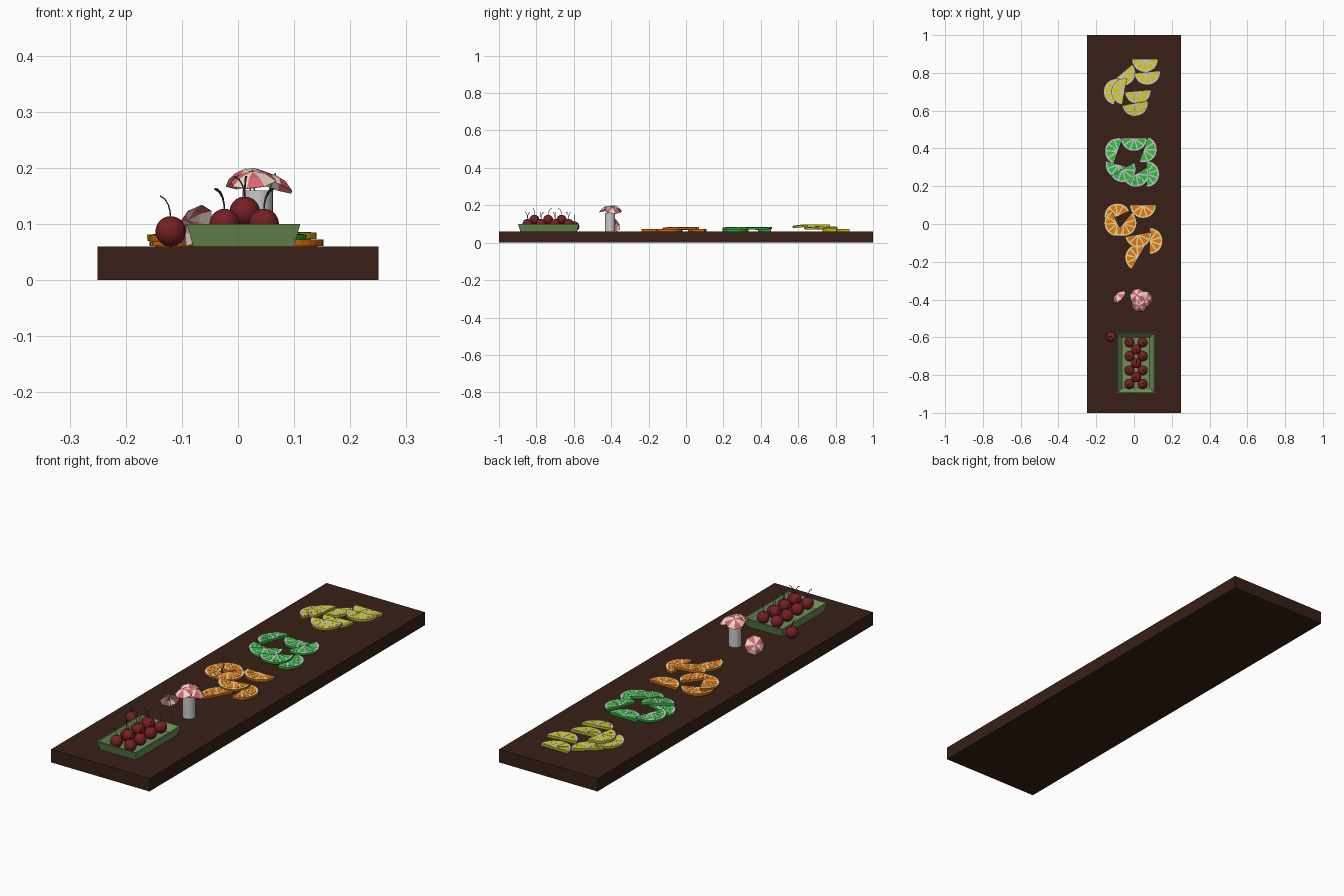
import bpy, bmesh, math, random
from mathutils import Vector, Matrix

if "Cube" in bpy.data.objects:
    bpy.data.objects.remove(bpy.data.objects["Cube"])

random.seed(4)


def mat(name, r, g, b):
    m = bpy.data.materials.new(name)
    m.diffuse_color = (r, g, b, 1)
    m.use_nodes = True
    m.node_tree.nodes["Principled BSDF"].inputs["Base Color"].default_value = m.diffuse_color
    return m


WOOD = mat("dark_wood", 0.04, 0.014, 0.008)
TRAY = mat("tray_green", 0.15, 0.28, 0.09)
RED = mat("cherry_red", 0.18, 0.014, 0.018)
STEM = mat("stem_green", 0.04, 0.07, 0.025)
PINK = mat("paper_pink", 0.70, 0.13, 0.16)
CREAM = mat("paper_cream", 0.85, 0.70, 0.58)
STICK = mat("stick_wood", 0.35, 0.24, 0.13)
PITH = mat("pith_grey", 0.55, 0.55, 0.55)
PITH_O = mat("pith_cream", 0.80, 0.72, 0.32)
TOP = 0.06  # board surface height


def finish(bm, name, mats, matrix=None, smooth=False):
    bmesh.ops.recalc_face_normals(bm, faces=bm.faces)
    me = bpy.data.meshes.new(name)
    bm.to_mesh(me)
    bm.free()
    for m in mats:
        me.materials.append(m)
    ob = bpy.data.objects.new(name, me)
    bpy.context.collection.objects.link(ob)
    if matrix:
        ob.matrix_world = matrix
    if smooth:
        me.shade_smooth()
    return ob


def prism(bm, pts, z0, z1, side=0, cap=0):
    """Extruded outline with separate side and cap materials."""
    lo = [bm.verts.new((x, y, z0)) for x, y in pts]
    hi = [bm.verts.new((x, y, z1)) for x, y in pts]
    for f in (lo[::-1], hi):
        bm.faces.new(f).material_index = cap
    for i in range(len(pts)):
        j = (i + 1) % len(pts)
        bm.faces.new((lo[i], lo[j], hi[j], hi[i])).material_index = side


def wire(name, pts, radius, material, matrix):
    cu = bpy.data.curves.new(name, 'CURVE')
    cu.dimensions = '3D'
    cu.bevel_depth, cu.bevel_resolution, cu.use_fill_caps = radius, 1, True
    sp = cu.splines.new('POLY')
    sp.points.add(len(pts) - 1)
    for p, c in zip(sp.points, pts):
        p.co = (*c, 1)
    cu.materials.append(material)
    ob = bpy.data.objects.new(name, cu)
    bpy.context.collection.objects.link(ob)
    ob.matrix_world = matrix


# Serving board
bm = bmesh.new()
prism(bm, [(-.25, -1), (.25, -1), (.25, 1), (-.25, 1)], 0, TOP)
finish(bm, "board", [WOOD])

# Tray with flared walls: outer base, outer rim, inner rim, floor
bm = bmesh.new()
rings = []
for hx, hy, z in ((.09, .151, TOP), (.101, .163, .10), (.095, .157, .10), (.073, .133, .072)):
    rings.append([bm.verts.new((.01 + sx * hx, -.735 + sy * hy, z))
                  for sx, sy in ((-1, -1), (1, -1), (1, 1), (-1, 1))])
for a, b in zip(rings, rings[1:]):
    for i in range(4):
        j = (i + 1) % 4
        bm.faces.new((a[i], a[j], b[j], b[i]))
bm.faces.new(rings[0][::-1])
bm.faces.new(rings[-1])
finish(bm, "tray", [TRAY])


# Cherries with a dimple and a bent stem
def cherry(x, y, z, turn):
    bm = bmesh.new()
    bmesh.ops.create_uvsphere(bm, u_segments=20, v_segments=14, radius=.027)
    for v in bm.verts:
        if v.co.z > .0268:
            v.co.z -= .003
    m = Matrix.Translation((x, y, z)) @ Matrix.Rotation(turn, 4, 'Z')
    finish(bm, "cherry", [RED], m, True)
    pts = [(0, 0, .022), (.001, 0, .035), (.004, 0, .047), (.010, 0, .057), (.019, 0, .063)]
    wire("cherry_stem", pts, .0013, STEM, m)


for y in (-.627, -.70, -.775, -.847):
    cherry(-.024, y, .10, math.pi + random.uniform(-.9, .9))
    cherry(.046, y, .10, random.uniform(-.9, .9))
for y in (-.665, -.737, -.811):
    cherry(.012, y, .122, random.uniform(0, 6.28))
cherry(-.12, -.597, .087, math.pi)

# Holder cup: open-topped cylinder
bm = bmesh.new()
N = 24
loops = [[bm.verts.new((r * math.cos(i * math.tau / N), r * math.sin(i * math.tau / N), z))
          for i in range(N)] for r, z in ((.027, 0), (.027, .10), (.025, .10), (.025, .004))]
for a, b in zip(loops, loops[1:]):
    for i in range(N):
        j = (i + 1) % N
        bm.faces.new((a[i], a[j], b[j], b[i]))
bm.faces.new(loops[0])
bm.faces.new(loops[-1])
cup = finish(bm, "umbrella_cup", [], Matrix.Translation((.035, -.406, TOP)), True)
cup.data.set_sharp_from_angle(angle=math.radians(35))


# Paper umbrellas: eight panels, alternating colours, thin stick
def umbrella(apex, foot):
    apex, foot = Vector(apex), Vector(foot)
    d = apex - foot
    m = Matrix.Translation(apex) @ d.to_track_quat('Z', 'Y').to_matrix().to_4x4()
    bm = bmesh.new()
    tip = bm.verts.new((0, 0, 0))
    rows = [[bm.verts.new((r * math.cos(i * math.pi / 4), r * math.sin(i * math.pi / 4), z))
             for i in range(8)] for r, z in ((.024, -.006), (.042, -.019))]
    for i in range(8):
        j = (i + 1) % 8
        bm.faces.new((tip, rows[0][i], rows[0][j])).material_index = i % 2
        bm.faces.new((rows[0][i], rows[1][i], rows[1][j], rows[0][j])).material_index = i % 2
    ob = finish(bm, "umbrella_canopy", [PINK, CREAM], m)
    s = ob.modifiers.new("paper", 'SOLIDIFY')
    s.thickness = .0008
    wire("umbrella_stick", [(0, 0, -d.length), (0, 0, .003)], .0014, STICK, m)


umbrella((.014, -.375, .196), (.042, -.418, .075))
umbrella((.066, -.392, .188), (.024, -.410, .075))
umbrella((.026, -.432, .194), (.038, -.395, .075))
umbrella((-.090, -.373, .106), (-.030, -.433, .0615))


# Citrus half slices: rind wall, pale pith, raised flesh wedges
def citrus(x, y, ang, layer, tilt, name, mats):
    R, h = .07, .0055
    bm = bmesh.new()
    arc = [(R * math.cos(a), R * math.sin(a))
           for a in (-math.pi / 2 + i * math.pi / 14 for i in range(15))]
    prism(bm, arc, -h, h, 0, 1)
    for k in range(5):
        a0 = -math.pi / 2 + k * math.pi / 5
        mid = a0 + math.pi / 10
        wedge = [(.012 * math.cos(mid), .012 * math.sin(mid))]
        for t in (.10, .37, .63, .90):
            a = a0 + t * math.pi / 5
            wedge.append((.060 * math.cos(a), .060 * math.sin(a)))
        prism(bm, wedge, -h - .0008, h + .0008, 2, 2)
    m = (Matrix.Translation((x, y, TOP + h + .001 + layer * .0125))
         @ Matrix.Rotation(math.radians(ang), 4, 'Z')
         @ Matrix.Rotation(math.radians(tilt), 4, 'Y'))
    finish(bm, name, mats, m)


# x, y of the cut edge's middle, bulge direction, layer, tilt
GROUPS = {
    "lemon_slice": ((.70, .64, .01), PITH, [
        (.058, .873, -90, 0, 0), (.070, .805, -85, 1, 0), (-.062, .80, -50, 0, 0),
        (-.092, .70, 170, 1, 3), (-.050, .70, 170, 2, 2), (.02, .705, -85, 1, 3),
        (.005, .64, -80, 2, 6)]),
    "lime_slice": ((.03, .55, .05), PITH, [
        (0, .455, -90, 0, 0), (-.085, .385, 160, 1, 4), (.052, .395, -20, 1, 3),
        (-.082, .315, -105, 0, 0), (.010, .265, -60, 1, 4), (.065, .265, 0, 0, 0),
        (-.06, .29, -60, 1, 4)]),
    "orange_slice": ((.87, .19, .005), PITH_O, [
        (.048, .10, -90, 0, 0), (-.088, .04, 115, 0, 0), (-.088, .005, 205, 1, 4),
        (.082, -.09, 0, 0, 0), (.022, -.178, 150, 0, 0), (.022, -.055, -80, 1, 4),
        (-.055, .005, -40, 1, 3)]),
}
for name, (col, pith, places) in GROUPS.items():
    flesh = mat(name + "_flesh", *col)
    rind = mat(name + "_rind", *[c * .7 for c in col])
    for p in places:
        citrus(*p, name, [rind, pith, flesh])
